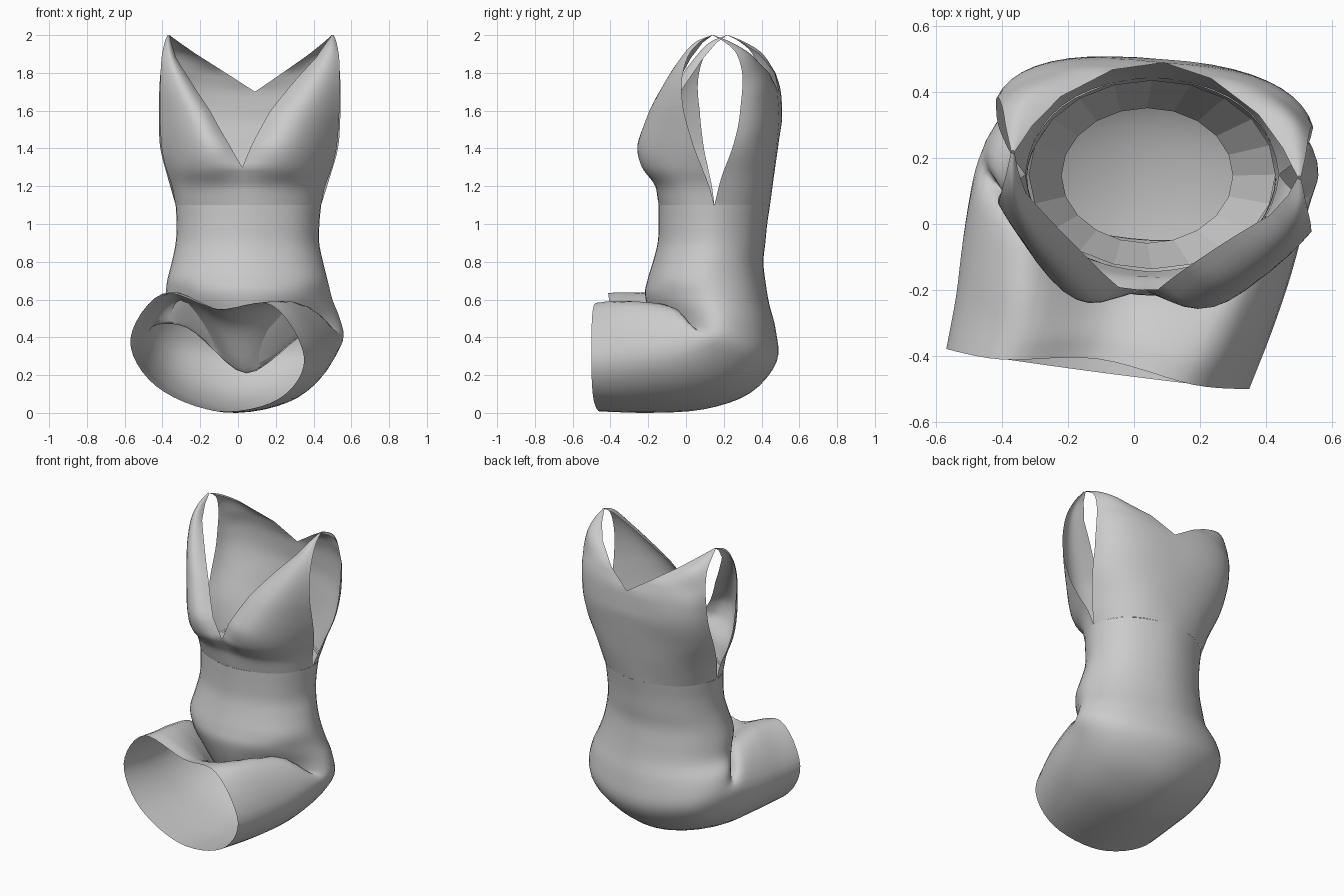
import bpy
import bmesh
from math import sin, cos, tau
from mathutils import Vector

cube = bpy.data.objects.get("Cube")
if cube:
    bpy.data.objects.remove(cube)

fabric = bpy.data.materials.new("grey fabric")
fabric.use_nodes = True
fabric.diffuse_color = (0.6, 0.6, 0.6, 1)
fabric.node_tree.nodes["Principled BSDF"].inputs["Base Color"].default_value = (0.6, 0.6, 0.6, 1)


def spline(points, steps, closed=False):
    """Smooth curve that passes through every control point."""
    count = len(points)
    result = []
    for i in range(count if closed else count - 1):
        if closed:
            a, b, c, d = (points[(i + k) % count] for k in (-1, 0, 1, 2))
        else:
            b, c = points[i], points[i + 1]
            a = points[i - 1] if i else b * 2 - c
            d = points[i + 2] if i + 2 < count else c * 2 - b
        for k in range(steps):
            t = k / steps
            result.append(b + (c - a) * (t / 2)
                          + (a * 2 - b * 5 + c * 4 - d) * (t * t / 2)
                          + (b * 3 - a - c * 3 + d) * (t ** 3 / 2))
    if not closed:
        result.append(points[-1])
    return result


def polyline(points, steps):
    """Straight segments, for the crisp neckline."""
    result = [b.lerp(c, k / steps) for b, c in zip(points, points[1:]) for k in range(steps)]
    return result + [points[-1]]


def add_grid(bm, rows, closed=False):
    """Skin a list of equally long rows of points."""
    verts = [[bm.verts.new(p) for p in row] for row in rows]
    for low, high in zip(verts, verts[1:]):
        count = len(low)
        for j in range(count if closed else count - 1):
            k = (j + 1) % count
            bm.faces.new((low[j], low[k], high[k], high[j]))


def finish(bm, name, smooth=True):
    bmesh.ops.remove_doubles(bm, verts=bm.verts, dist=0.0005)
    bmesh.ops.recalc_face_normals(bm, faces=bm.faces)
    mesh = bpy.data.meshes.new(name)
    bm.to_mesh(mesh)
    bm.free()
    mesh.materials.append(fabric)
    mesh.polygons.foreach_set("use_smooth", [smooth] * len(mesh.polygons))
    obj = bpy.data.objects.new(name, mesh)
    bpy.context.collection.objects.link(obj)
    return obj


def ring(cx, half, front, thigh, side, back, spread, skew=0.0):
    """Eight control points around the body; (y, z) pairs, mirrored in x."""
    front, thigh, side, back = map(Vector, (front, thigh, side, back))
    seat = back.lerp(side, 0.3)
    layout = [(0, front), (spread, thigh), (1, side), (0.71, seat),
              (0, back), (-0.71, seat), (-1, side), (-spread, thigh)]
    return [Vector((cx + f * half, p.x - skew * f * half, p.y - skew * f * half * 0.8))
            for f, p in layout]


# Waist: height, centre x, half width, front y, back y
waist = [
    (1.1, .055, .385, -.145, .445),
    (1.0, .053, .378, -.145, .43),
    (.9, .05, .38, -.15, .42),
    (.8, .05, .4, -.175, .41),
    (.7, .05, .425, -.205, .42),
]
rings = []
for z, cx, half, front, back in waist:
    mid = (front + back) / 2
    quarter = mid + (front - mid) * 0.71
    rings.append(ring(cx, half, (front, z), (quarter, z), (mid, z), (back, z), 0.71))

# Seated skirt: centre x, half width, then front, thigh, side and back as (y, z)
skirt = [
    (.055, .445, (-.215, .61), (-.12, .61), (.13, .6), (.44, .58)),
    (.05, .485, (-.16, .43), (-.04, .5), (.17, .52), (.475, .44)),
    (.05, .51, (-.05, .22), (.01, .44), (.17, .43), (.48, .27)),
    (.02, .51, (-.09, .26), (-.04, .57), (.08, .39), (.34, .105)),
    (-.02, .5, (-.2, .44), (-.2, .61), (-.1, .35), (.1, .02)),
    (-.06, .48, (-.32, .53), (-.35, .61), (-.27, .34), (-.18, .002)),
    (-.11, .46, (-.41, .55), (-.45, .6), (-.44, .34), (-.45, .01)),
]
for i, (cx, half, *points) in enumerate(skirt):
    rings.append(ring(cx, half, *points, 0.63, 0.022 * i))

hoops = [spline(r, 6, closed=True) for r in rings]
columns = [spline(list(column), 4) for column in zip(*hoops)]
bm = bmesh.new()
add_grid(bm, columns + [columns[0]])
finish(bm, "seated_skirt")

# Bodice panels: height, then (offset from centre, y) of neck edge, middle, armhole
front_panel = [
    (1.1, (0, -.145), (.273, -.06), (.385, .15)),
    (1.2, (0, -.16), (.265, -.1), (.405, .13)),
    (1.3, (0, -.2), (.25, -.19), (.44, .1)),
    (1.42, (.06, -.195), (.25, -.22), (.465, .065)),
    (1.6, (.16, -.11), (.3, -.16), (.475, .03)),
    (1.75, (.27, -.02), (.36, -.08), (.475, .02)),
    (1.88, (.37, .06), (.41, .01), (.47, .05)),
    (1.96, (.41, .125), (.43, .085), (.455, .11)),
    (2.0, (.43, .18), (.435, .175), (.44, .18)),
]
back_panel = [
    (1.1, (0, .445), (.273, .36), (.385, .15)),
    (1.25, (0, .465), (.29, .4), (.43, .2)),
    (1.4, (0, .485), (.32, .43), (.47, .27)),
    (1.55, (0, .5), (.33, .46), (.48, .32)),
    (1.7, (0, .49), (.33, .46), (.48, .34)),
    (1.8, (.15, .455), (.34, .43), (.475, .34)),
    (1.9, (.3, .36), (.39, .37), (.465, .31)),
    (1.96, (.38, .265), (.42, .28), (.455, .25)),
    (2.0, (.43, .18), (.435, .185), (.44, .18)),
]


def add_panel(bm, levels, sign, lean):
    """One side of a bodice panel, curved from the neck edge to the armhole."""
    edges = []
    for k, curve in ((1, polyline), (2, spline), (3, spline)):
        edges.append(curve([Vector((*row[k], row[0])) for row in levels], 5))
    rows = []
    for neck, middle, arm in zip(*edges):
        row = []
        for j in range(11):
            u = j / 10
            p = (neck * (2 * (u - 0.5) * (u - 1)) + middle * (4 * u * (1 - u))
                 + arm * (2 * u * (u - 0.5)))
            rise = (p.z - 1.1) / 0.9
            x = 0.055 + 0.012 * rise + sign * p.x + lean * (1 - u) * rise * (1 - rise) * 4
            twist = 0.09 * min(1, rise * 1.8)
            row.append(Vector((x, p.y - twist * sign * p.x, p.z)))
        rows.append(row)
    add_grid(bm, rows)


bm = bmesh.new()
for sign in (-1, 1):
    add_panel(bm, front_panel, sign, -0.05)
    add_panel(bm, back_panel, sign, 0.03)
finish(bm, "bodice")

# Faceted lining funnel inside the waist
sides = 20
bm = bmesh.new()
add_grid(bm, [[Vector((cx + rx * cos(tau * k / sides), cy + ry * sin(tau * k / sides), z))
               for k in range(sides)]
              for cx, cy, rx, ry, z in ((.055, .15, .375, .287, 1.09), (.04, .147, .26, .205, .88))],
         closed=True)
finish(bm, "waist_lining", smooth=False)
